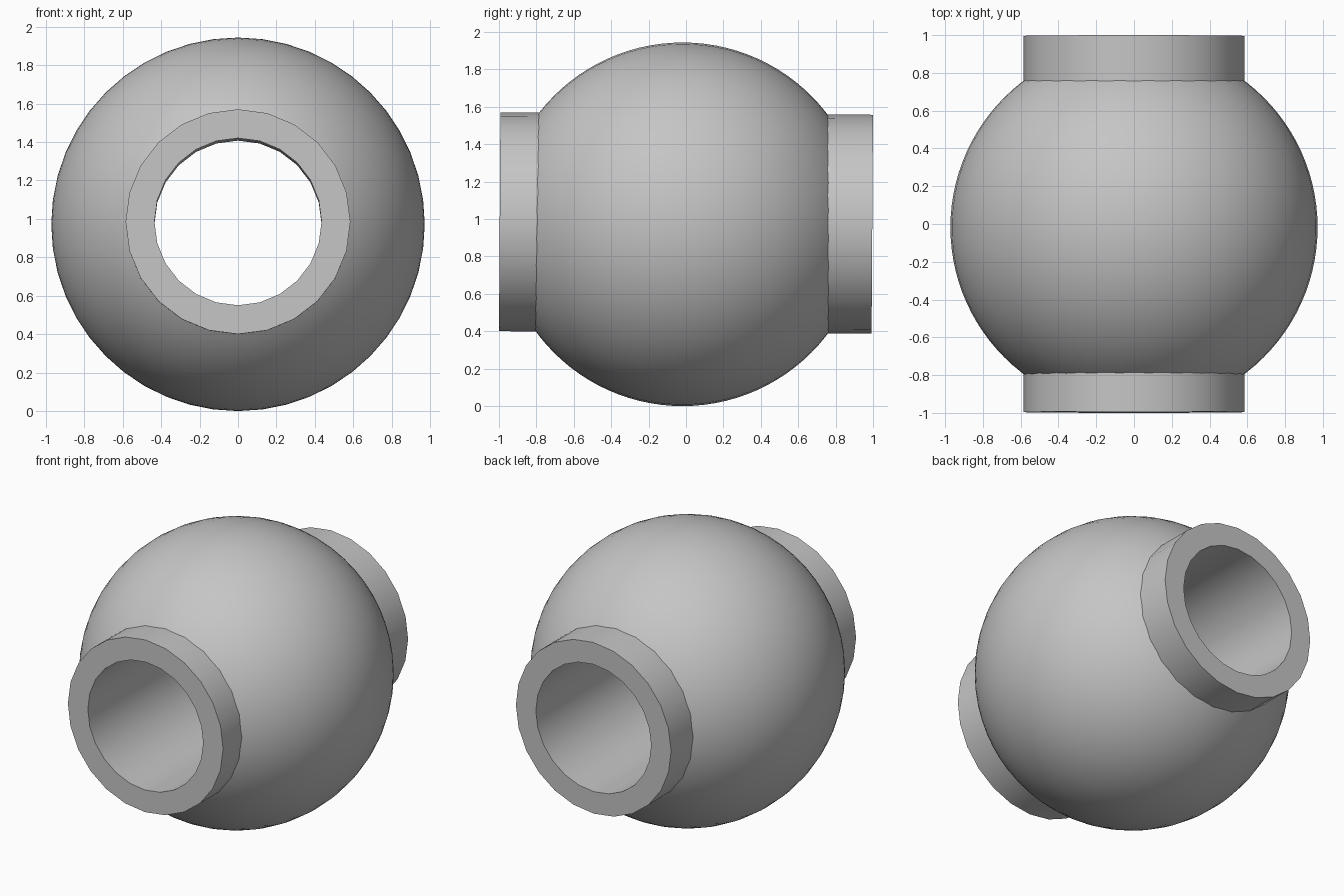
import bpy
import math

cube = bpy.data.objects.get("Cube")
if cube:
    bpy.data.objects.remove(cube, do_unlink=True)

grey = bpy.data.materials.new("plain grey")
grey.use_nodes = True
colour = (0.56, 0.56, 0.56, 1)
grey.diffuse_color = colour
grey.node_tree.nodes["Principled BSDF"].inputs["Base Color"].default_value = colour


def lathe(name, profile, sides, closed, location, tilt=0):
    """Spin (y, radius) points around the y axis."""
    verts, faces = [], []
    count = len(profile)
    for y, r in profile:
        for s in range(sides):
            a = math.tau * s / sides
            verts.append((r * math.cos(a), y, r * math.sin(a)))
    for i in range(count if closed else count - 1):
        j = (i + 1) % count
        for s in range(sides):
            t = (s + 1) % sides
            faces.append((i * sides + s, i * sides + t, j * sides + t, j * sides + s))
    mesh = bpy.data.meshes.new(name)
    mesh.from_pydata(verts, [], faces)
    mesh.update()
    mesh.materials.append(grey)
    obj = bpy.data.objects.new(name, mesh)
    bpy.context.collection.objects.link(obj)
    obj.location = location
    obj.rotation_euler.x = tilt
    bpy.ops.object.select_all(action="DESELECT")
    obj.select_set(True)
    bpy.context.view_layer.objects.active = obj
    bpy.ops.object.mode_set(mode="EDIT")
    bpy.ops.mesh.select_all(action="SELECT")
    bpy.ops.mesh.normals_make_consistent(inside=False)
    bpy.ops.object.mode_set(mode="OBJECT")
    bpy.ops.object.shade_smooth_by_angle(angle=math.radians(30))
    return obj


# Round body, open at both ends where the pipe passes through
radius = 0.972
start = math.asin(0.55 / radius)
steps = 32
arc = []
for i in range(steps + 1):
    a = start + (math.pi - 2 * start) * i / steps
    arc.append((-radius * math.cos(a), radius * math.sin(a)))
lathe("round_body", arc, 48, False, (0, -0.018, radius))

# Hollow pipe through the body, very slightly tilted, forming both end collars
outer, bore, half = 0.585, 0.435, 0.996
ring = [(-half, bore), (-half, outer), (half, outer), (half, bore)]
lathe("through_pipe", ring, 24, True, (0, 0, 0.979), -0.0065)
